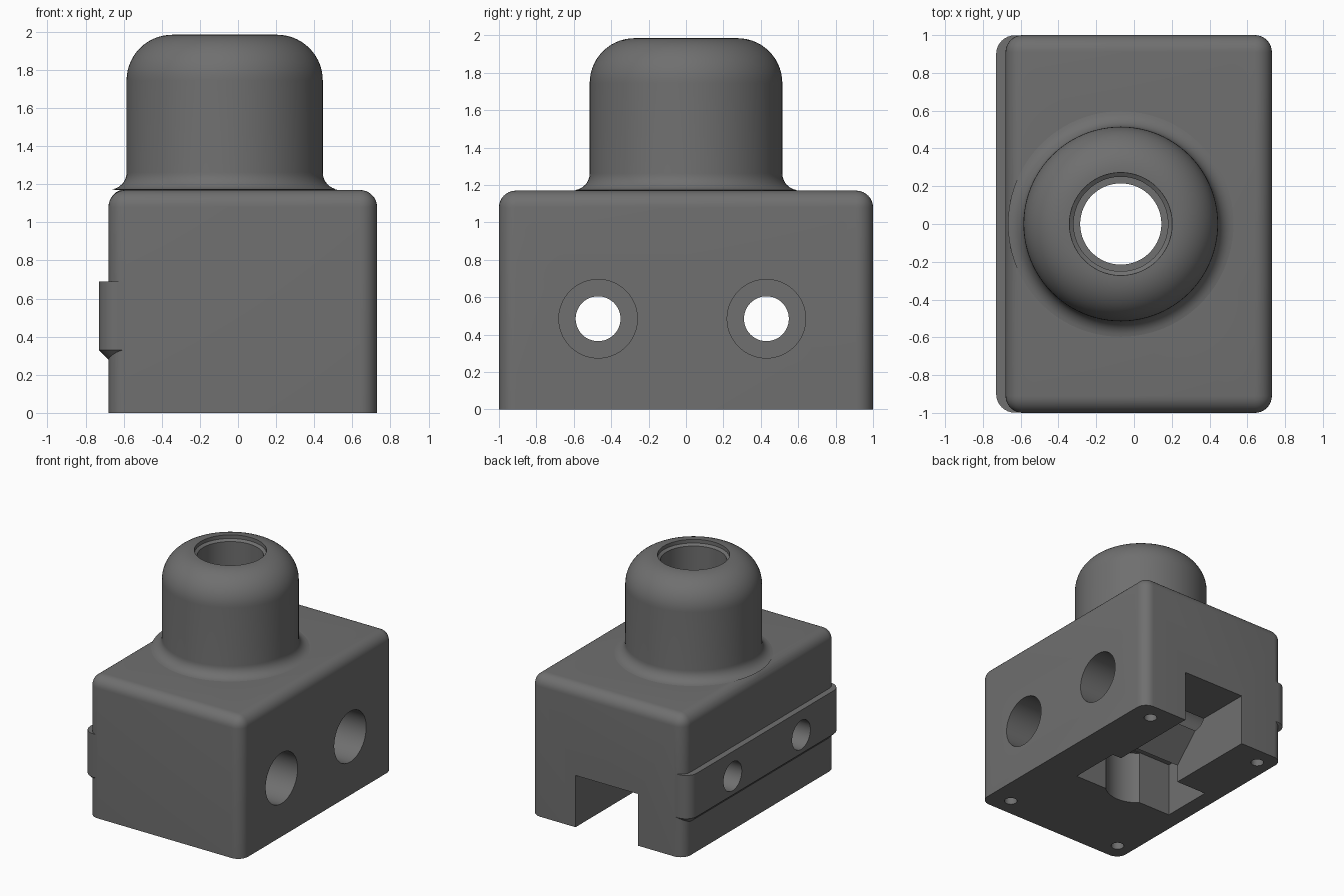
import bpy, bmesh, math
from mathutils import Matrix

if "Cube" in bpy.data.objects:
    bpy.data.objects.remove(bpy.data.objects["Cube"])

AXIS_X = -0.07      # centre line of the neck and bore


def finish(name, bm):
    bmesh.ops.recalc_face_normals(bm, faces=bm.faces[:])
    me = bpy.data.meshes.new(name)
    bm.to_mesh(me)
    bm.free()
    ob = bpy.data.objects.new(name, me)
    bpy.context.collection.objects.link(ob)
    return ob


def box_bm(x0, x1, y0, y1, z0, z1):
    bm = bmesh.new()
    bmesh.ops.create_cube(bm, size=1)
    for v in bm.verts:
        v.co.x = x1 if v.co.x > 0 else x0
        v.co.y = y1 if v.co.y > 0 else y0
        v.co.z = z1 if v.co.z > 0 else z0
    return bm


def bevel(bm, test, width, segments):
    edges = [e for e in bm.edges if test(e.verts[0].co, e.verts[1].co)]
    bmesh.ops.bevel(bm, geom=edges, offset=width, offset_type='OFFSET',
                    segments=segments, profile=0.5, affect='EDGES')


def lathe(name, profile, steps=96):
    # profile runs from axis to axis as (radius, z)
    bm = bmesh.new()
    rings = []
    for r, z in profile:
        if r == 0:
            rings.append([bm.verts.new((AXIS_X, 0, z))])
        else:
            rings.append([bm.verts.new((AXIS_X + r * math.cos(2 * math.pi * i / steps),
                                        r * math.sin(2 * math.pi * i / steps), z))
                          for i in range(steps)])
    for a, b in zip(rings, rings[1:]):
        if len(a) == 1:
            bm.faces.new(b)
        elif len(b) == 1:
            bm.faces.new(a)
        else:
            for i in range(steps):
                j = (i + 1) % steps
                bm.faces.new((a[i], a[j], b[j], b[i]))
    bmesh.ops.delete(bm, geom=[v for v in bm.verts if not v.link_faces], context='VERTS')
    return finish(name, bm)


def cylinder(name, centre, radius, depth, axis='Z', steps=48):
    bm = bmesh.new()
    rot = Matrix.Rotation(math.pi / 2, 4, 'Y') if axis == 'X' else Matrix()
    bmesh.ops.create_cone(bm, cap_ends=True, segments=steps, radius1=radius, radius2=radius,
                          depth=depth, matrix=Matrix.Translation(centre) @ rot)
    return finish(name, bm)


def arc(cx, cz, r, a0, a1, n=10):
    return [(cx + r * math.cos(math.radians(a0 + (a1 - a0) * i / n)),
             cz + r * math.sin(math.radians(a0 + (a1 - a0) * i / n))) for i in range(n + 1)]


def combine(target, other, operation):
    mod = target.modifiers.new("combine", 'BOOLEAN')
    mod.operation, mod.solver, mod.object = operation, 'EXACT', other
    bpy.context.view_layer.objects.active = target
    bpy.ops.object.modifier_apply(modifier=mod.name)
    bpy.data.objects.remove(other)


# housing block, rounded everywhere except around the base
bm = box_bm(-0.68, 0.73, -1, 1, 0, 1.17)
bevel(bm, lambda a, b: a.z > 0.1 or b.z > 0.1, 0.09, 8)
housing = finish("housing", bm)

# neck with domed shoulder and flared foot
neck_profile = [(0, 0.7), (0.605, 0.7)]
neck_profile += arc(0.525, 1.092, 0.08, 0, 75, 6)
neck_profile += arc(0.605, 1.262, 0.09, 265, 180, 8)
neck_profile += arc(0.275, 1.745, 0.24, 0, 90, 14) + [(0, 1.985)]
combine(housing, lathe("neck", neck_profile), 'UNION')

# side rail with rounded ends and chamfered underside
bm = box_bm(-0.73, -0.5, -0.999, 0.999, 0.28, 0.69)
bevel(bm, lambda a, b: a.x < -0.7 and b.x < -0.7 and abs(a.z - b.z) > 0.1, 0.1, 8)
bevel(bm, lambda a, b: max(a.z, b.z) < 0.3 and min(a.x, b.x) < -0.51, 0.05, 1)
combine(housing, finish("side_rail", bm), 'UNION')

# cable slot in the back, with a ramp down to the pocket
bm = bmesh.new()
ramp = [(1.1, -0.1), (1.1, 0.43), (0.5, 0.43), (0.21, 0.14), (0.21, -0.1)]
face = bm.faces.new([bm.verts.new((-0.26, y, z)) for y, z in ramp])
new = bmesh.ops.extrude_face_region(bm, geom=[face])["geom"]
bmesh.ops.translate(bm, verts=[v for v in new if isinstance(v, bmesh.types.BMVert)],
                    vec=(0.575, 0, 0))
cutters = [finish("slot_cutter", bm)]

# pocket under the bore
cutters.append(finish("pocket_cutter", box_bm(-0.54, 0.40, -0.22, 0.218, -0.1, 0.45)))
cutters.append(cylinder("pocket_round_cutter", (AXIS_X, -0.04, 0.17), 0.25, 0.55))

# stepped bore with a bevelled mouth
cutters.append(lathe("bore_cutter", [(0, 0.3), (0.215, 0.3), (0.215, 0.6), (0.25, 0.6),
                                     (0.25, 1.94), (0.272, 1.955), (0.272, 2.1), (0, 2.1)]))

# counterbored cross holes
for y in (-0.47, 0.43):
    cutters.append(cylinder("cross_hole_cutter", (0, y, 0.485), 0.12, 2, 'X'))
    cutters.append(cylinder("counterbore_cutter", (0.58, y, 0.485), 0.21, 0.5, 'X', 64))

# small fixing holes in the base corners
for x in (-0.545, 0.545):
    for y in (-0.85, 0.85):
        cutters.append(cylinder("fixing_hole_cutter", (x, y, 0.05), 0.05, 0.4, steps=24))

for cutter in cutters:
    combine(housing, cutter, 'DIFFERENCE')

grey = bpy.data.materials.new("dark grey")
grey.diffuse_color = (0.16, 0.16, 0.16, 1)
grey.use_nodes = True
grey.node_tree.nodes["Principled BSDF"].inputs["Base Color"].default_value = grey.diffuse_color
housing.data.materials.clear()
housing.data.materials.append(grey)
for p in housing.data.polygons:
    p.material_index = 0

bpy.ops.object.select_all(action='DESELECT')
housing.select_set(True)
bpy.context.view_layer.objects.active = housing
bpy.ops.object.shade_smooth_by_angle(angle=math.radians(30))
